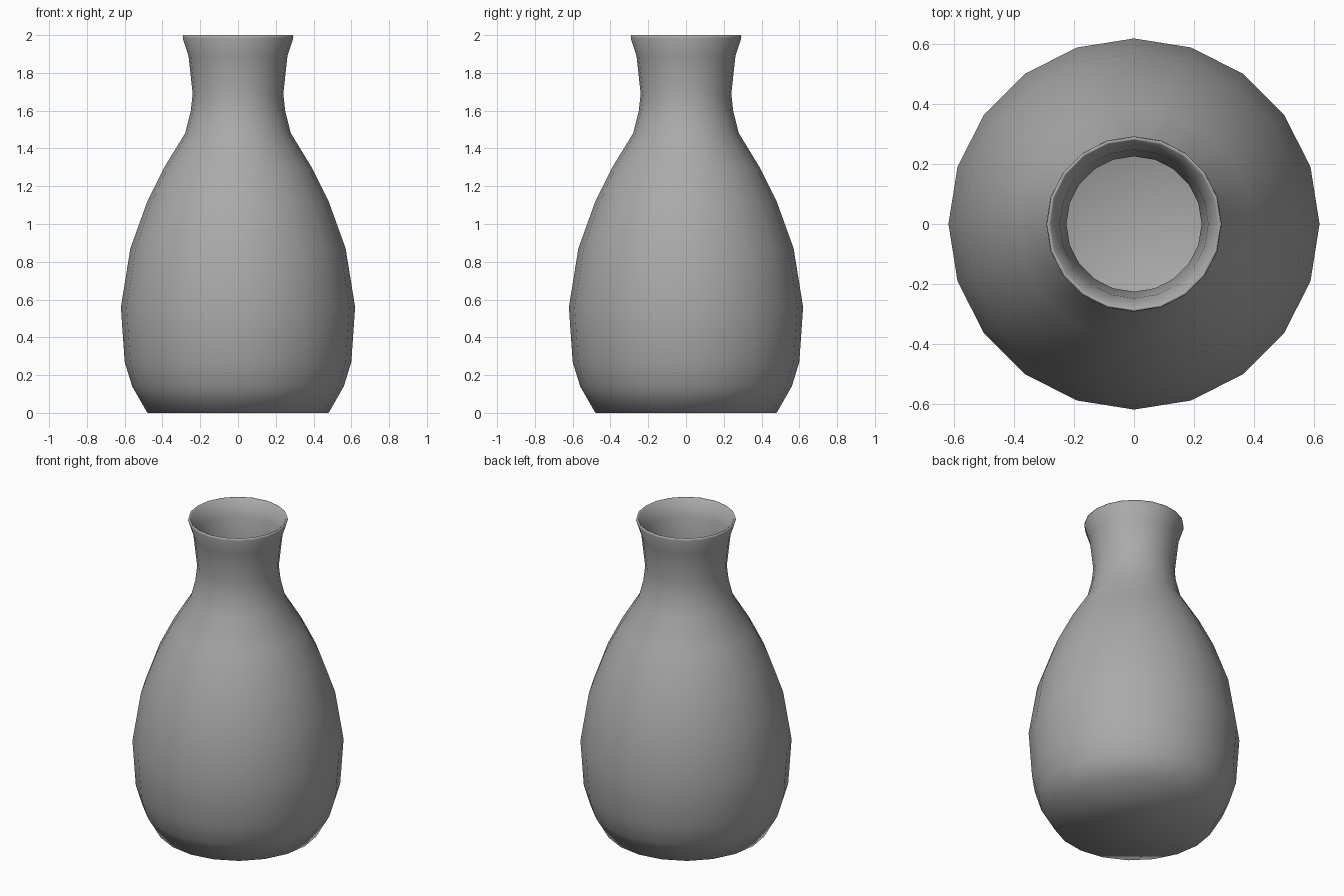
import bpy, bmesh
from math import cos, sin, tau

cube = bpy.data.objects.get("Cube")
if cube:
    bpy.data.objects.remove(cube, do_unlink=True)

SIDES = 20
WALL = 0.014

# Outer profile, (radius, height) from foot to lip
outer = [(0.48, 0), (0.56, 0.14), (0.6, 0.27), (0.62, 0.56), (0.57, 0.87),
         (0.48, 1.12), (0.39, 1.3), (0.28, 1.48), (0.25, 1.6), (0.24, 1.69),
         (0.262, 1.89), (0.293, 1.985)]
# Rounded lip, then the inner wall back down to the floor
lip = [(0.29, 2.0), (0.28, 1.995)]
inner = [(r - WALL, max(z, WALL)) for r, z in reversed(outer[:-1])]


def lathe(name, profile, material):
    """Revolve a profile around z and close both ends."""
    bm = bmesh.new()
    rings = [[bm.verts.new((r * cos(tau * i / SIDES), r * sin(tau * i / SIDES), z))
              for i in range(SIDES)] for r, z in profile]
    for low, high in zip(rings, rings[1:]):
        for i in range(SIDES):
            j = (i + 1) % SIDES
            bm.faces.new((low[i], low[j], high[j], high[i]))
    bm.faces.new(list(reversed(rings[0])))
    bm.faces.new(rings[-1])
    for face in bm.faces:
        face.smooth = True
    mesh = bpy.data.meshes.new(name)
    bm.to_mesh(mesh)
    bm.free()
    mesh.materials.append(material)
    obj = bpy.data.objects.new(name, mesh)
    bpy.context.collection.objects.link(obj)
    return obj


# Plain grey glaze
grey = bpy.data.materials.new("grey_ceramic")
grey.use_nodes = True
colour = (0.4, 0.4, 0.4, 1)
grey.diffuse_color = colour
grey.node_tree.nodes["Principled BSDF"].inputs["Base Color"].default_value = colour

lathe("vase_body", outer + lip + inner, grey)
